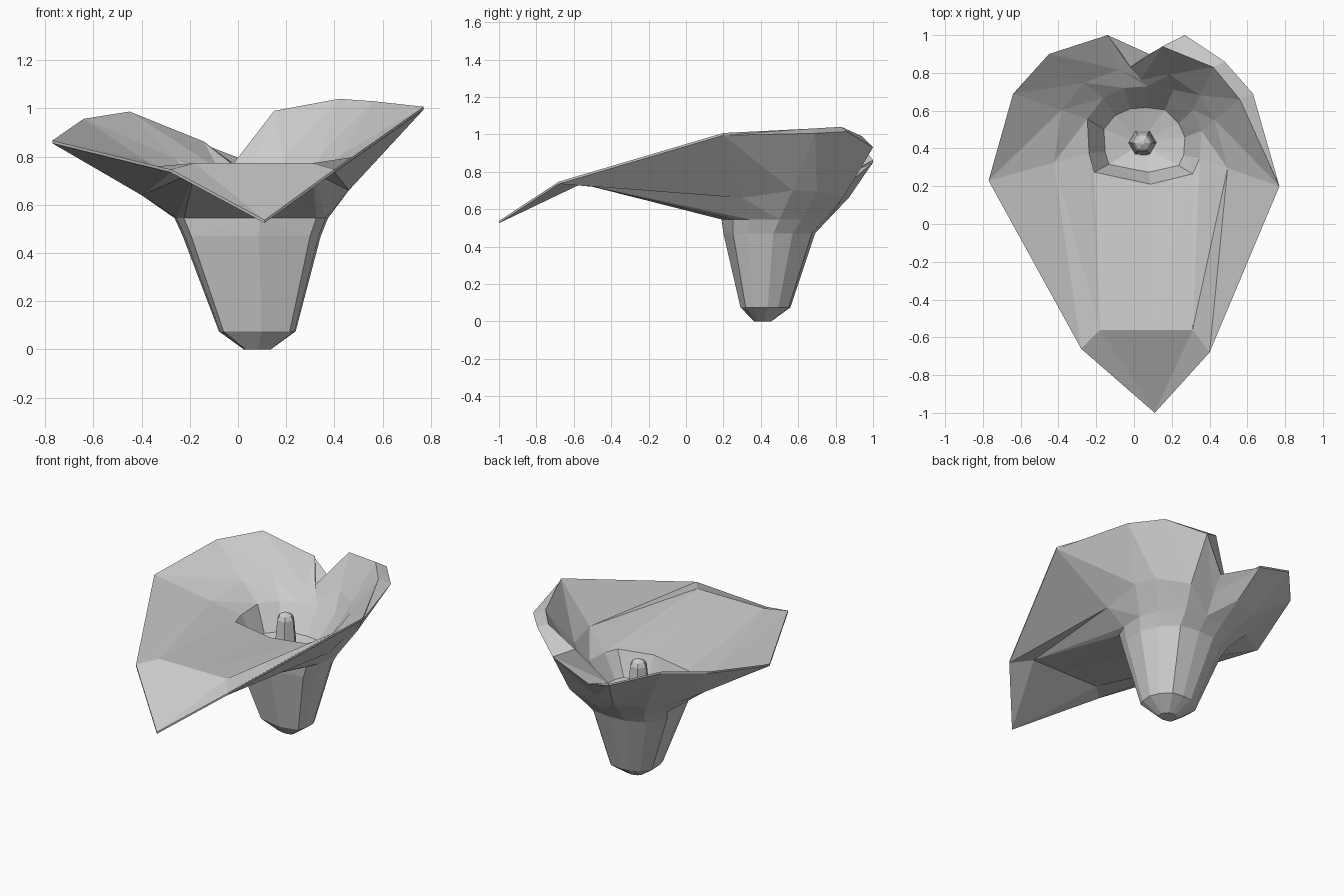
import bpy, bmesh, math
from mathutils import Vector

if "Cube" in bpy.data.objects:
    bpy.data.objects.remove(bpy.data.objects["Cube"])

# Petal control rings, starting at the front tip and going round to the right
rim = [(.11, -1, .525), (.40, -.68, .735), (.77, .20, .995), (.63, .69, 1.005),
       (.48, .86, 1.015), (.27, 1.0, .93), (.08, .90, .765), (-.14, 1.0, .85),
       (-.45, .90, .975), (-.64, .69, .945), (-.77, .23, .855), (-.28, -.66, .735)]
flare = [(.11, -.56, .735), (.31, -.56, .735), (.46, .30, .66), (.47, .57, .70),
         (.42, .70, .70), (.26, .84, .66), (.08, .83, .66), (-.08, .87, .66),
         (-.26, .79, .66), (-.37, .60, .65), (-.40, .33, .64), (-.18, -.56, .735)]
throat = [(.09, .19), (.33, .25), (.37, .34), (.38, .50), (.33, .62), (.22, .74),
          (.07, .76), (-.06, .75), (-.18, .69), (-.27, .57), (-.26, .37), (-.23, .26)]
axis = Vector((.05, .44))


def throat_ring(cx, cy, sx, sy, z):
    """Throat outline moved to a new centre and scaled."""
    return [(cx + (x - .055) * sx, cy + (y - .475) * sy, z) for x, y in throat]


def loft(name, rings):
    """Skin rings with triangles; diagonals match on the inside and outside."""
    bm = bmesh.new()
    rows = [[bm.verts.new(p) for p in ring] for ring in rings]
    n = len(rows[0])
    for a, b in zip(rows, rows[1:]):
        b_outer = sum((v.co.xy - axis).length for v in b) > sum((v.co.xy - axis).length for v in a)
        for i in range(n):
            j = (i + 1) % n
            if b_outer == (i < n // 2):
                tris = (a[i], a[j], b[i]), (a[j], b[j], b[i])
            else:
                tris = (a[i], a[j], b[j]), (a[i], b[j], b[i])
            for t in tris:
                bm.faces.new(t)
    bm.faces.new(rows[0][::-1])
    bm.faces.new(rows[-1])
    bmesh.ops.recalc_face_normals(bm, faces=bm.faces)
    mesh = bpy.data.meshes.new(name)
    bm.to_mesh(mesh)
    bm.free()
    obj = bpy.data.objects.new(name, mesh)
    bpy.context.collection.objects.link(obj)
    return obj


# Inner side of the petal: thin lip, thick rolled edge at the back right
inner_rim = [(x, y, z + .012) for x, y, z in rim]
inner_rim[3:7] = [(.56, .66, 1.03), (.42, .83, 1.04), (.15, .94, .99), (-.02, .83, .77)]
inner_throat = throat_ring(.055, .47, .93, .91, .69)
inner_flare = [(x, y, z + .038) if y < 0 else Vector(t).lerp(Vector(r), .35)
               for (x, y, z), t, r in zip(flare, inner_throat, inner_rim)]

# Funnel-shaped petal: outside from the base up, over the lip, then down inside
loft("funnel_petal", [
    throat_ring(.08, .41, .17, .16, 0),
    throat_ring(.08, .425, .49, .47, .075),
    throat_ring(.057, .445, .88, .86, .47),
    throat_ring(.055, .475, .98, 1, .545),
    flare, rim, inner_rim, inner_flare, inner_throat,
    throat_ring(.055, .445, .66, .60, .54),
    throat_ring(.04, .43, .15, .15, .50)])

# Spadix: tapered six-sided spike in the middle of the funnel
profile = [(.075, .48), (.070, .56), (.055, .72), (.040, .745), (.012, .76)]
loft("spadix", [[(.045 + r * math.cos(math.tau * k / 6), .43 + r * math.sin(math.tau * k / 6), z)
                 for k in range(6)] for r, z in profile])
